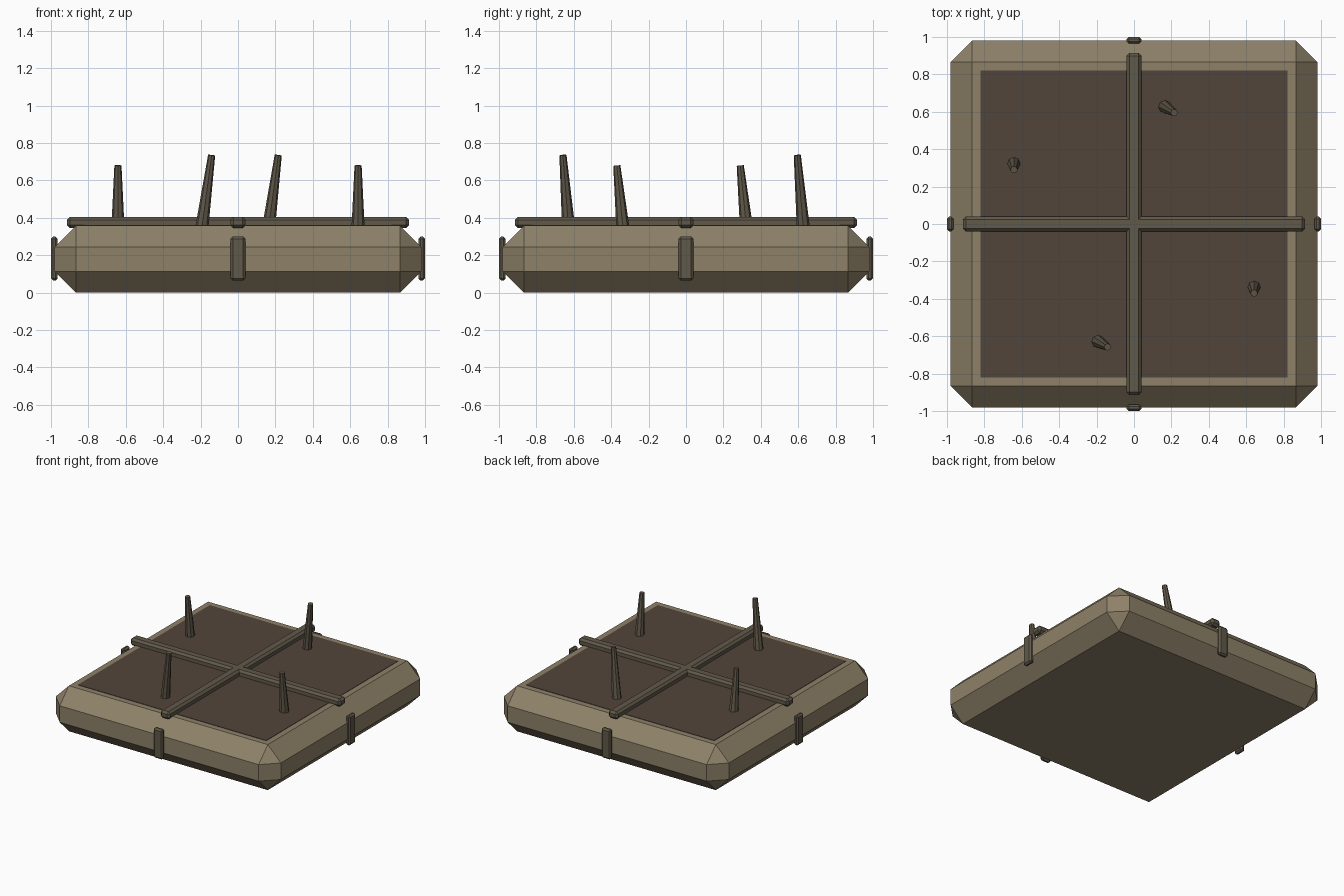
import bpy, bmesh
from mathutils import Vector

if "Cube" in bpy.data.objects:
    bpy.data.objects.remove(bpy.data.objects["Cube"])


def material(name, rgb):
    m = bpy.data.materials.new(name)
    m.diffuse_color = (*rgb, 1)
    m.use_nodes = True
    m.node_tree.nodes["Principled BSDF"].inputs["Base Color"].default_value = m.diffuse_color
    return m


SAND = material("sand_cloth", (0.27, 0.22, 0.14))
SOIL = material("dark_soil", (0.085, 0.06, 0.042))
WOOD = material("weathered_wood", (0.12, 0.10, 0.068))


def finish(name, bm, mat):
    bmesh.ops.recalc_face_normals(bm, faces=bm.faces)
    me = bpy.data.meshes.new(name)
    bm.to_mesh(me)
    bm.free()
    me.materials.append(mat)
    ob = bpy.data.objects.new(name, me)
    bpy.context.collection.objects.link(ob)
    return ob


def box(name, center, size, mat, bevel=0.0):
    bm = bmesh.new()
    bmesh.ops.create_cube(bm, size=1)
    for v in bm.verts:
        v.co = Vector(center) + Vector(a * b for a, b in zip(v.co, size))
    if bevel:
        bmesh.ops.bevel(bm, geom=bm.edges[:], offset=bevel, segments=1,
                        affect='EDGES', profile=0.5)
    return finish(name, bm, mat)


def spike(name, base, tip, mat, r0=0.035, r1=0.019, sides=8):
    base, tip = Vector(base), Vector(tip)
    axis = tip - base
    bm = bmesh.new()
    bmesh.ops.create_cone(bm, cap_ends=True, segments=sides, radius1=r0,
                          radius2=r1, depth=axis.length)
    rot = Vector((0, 0, 1)).rotation_difference(axis).to_matrix()
    for v in bm.verts:
        v.co = rot @ v.co + (base + tip) / 2
    return finish(name, bm, mat)


# Chamfered slab and the dark panel set into its top
box("base_slab", (0, 0, 0.179), (1.96, 1.96, 0.358), SAND, 0.114)
box("top_panel", (0, 0, 0.341), (1.64, 1.64, 0.04), SOIL)

# Crossed bars over the panel
box("cross_bar_x", (0, 0, 0.375), (1.83, 0.08, 0.06), WOOD, 0.016)
box("cross_bar_y", (0, 0, 0.375), (0.08, 1.83, 0.06), WOOD, 0.016)

# Strap in the middle of every side
for s, side in ((-1, "a"), (1, "b")):
    box("side_strap_x_" + side, (s * 0.982, 0, 0.182), (0.036, 0.08, 0.236), WOOD, 0.012)
    box("side_strap_y_" + side, (0, s * 0.982, 0.182), (0.08, 0.036, 0.236), WOOD, 0.012)

# Leaning tapered stakes: base xy, tip xy, tip height
stakes = [
    ((0.164, 0.627), (0.215, 0.595), 0.735),
    ((-0.193, -0.628), (-0.141, -0.658), 0.735),
    ((-0.642, 0.323), (-0.642, 0.290), 0.68),
    ((0.642, -0.338), (0.642, -0.370), 0.68),
]
for i, (b, t, h) in enumerate(stakes):
    spike(f"stake_{i + 1}", (*b, 0.35), (*t, h), WOOD)
